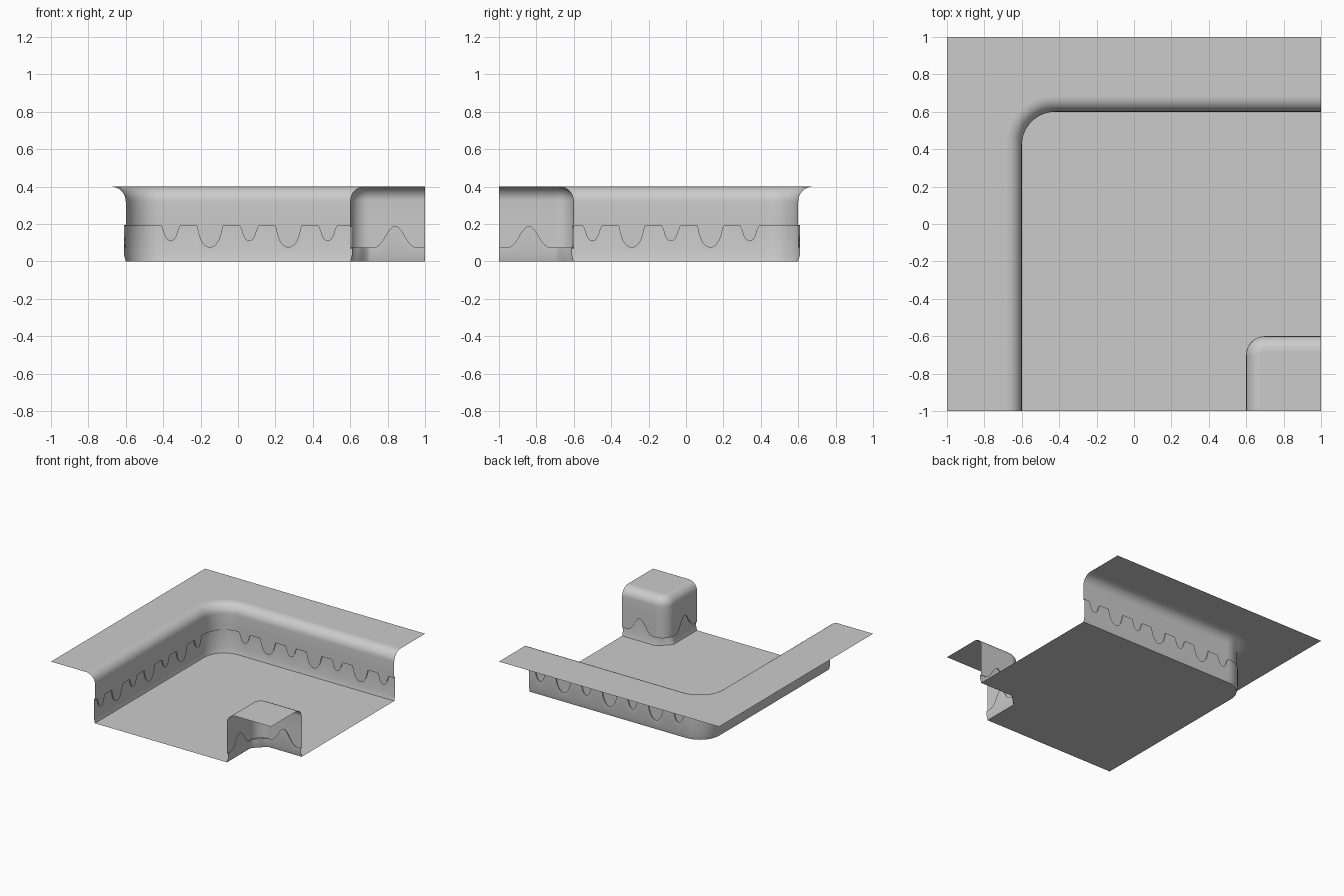
import bpy, bmesh
from math import sin, cos, pi, sqrt

if "Cube" in bpy.data.objects:
    bpy.data.objects.remove(bpy.data.objects["Cube"])


def make_object(name, verts, faces, face_up=False):
    me = bpy.data.meshes.new(name)
    me.from_pydata(verts, [], faces)
    ob = bpy.data.objects.new(name, me)
    bpy.context.collection.objects.link(ob)
    if face_up:
        bm = bmesh.new()
        bm.from_mesh(me)
        for f in bm.faces:
            f.normal_update()
            if f.normal.z < 0:
                f.normal_flip()
        bm.to_mesh(me)
        bm.free()
    bpy.ops.object.select_all(action='DESELECT')
    ob.select_set(True)
    bpy.context.view_layer.objects.active = ob
    bpy.ops.object.shade_smooth_by_angle(angle=0.7)
    return ob


def corner_path(cx, cy, r, step=0.01):
    """Plan line: up from y=-1, round the corner, then right to x=1.
    Each entry is (x, y, away_x, away_y, corner weight)."""
    pts = []
    n = round((cy - r + 1) / step)
    for i in range(n):
        pts.append((cx, -1 + i * (cy - r + 1) / n, -1, 0, 0))
    for i in range(17):
        a = pi - pi / 2 * i / 16
        pts.append((cx + r + r * cos(a), cy - r + r * sin(a), cos(a), sin(a), sin(pi * i / 16)))
    n = round((1 - cx - r) / step)
    for i in range(1, n + 1):
        pts.append((cx + r + i * (1 - cx - r) / n, cy, 0, 1, 0))
    return pts


def make_wall(name, path, side, drip, lip, corner_recess):
    """Recessed lower wall, overhanging drip edge, then a rounded lip."""
    verts, base, top = [], [], []
    for x, y, nx, ny, w in path:
        z = drip(x, y, w)
        rec = 0.01 + corner_recess * w
        root = corner_recess * w
        prof = [(root, 0), (rec, 0.04), (rec, z), (0, z - 0.006), (0, z + 0.012),
                (0, 0.23), (0, 0.4 - lip)]
        prof += [(lip * (1 - cos(a)), 0.4 - lip + lip * sin(a))
                 for a in [pi / 2 * k / 8 for k in range(1, 9)]]
        ring = [(x + nx * o * side, y + ny * o * side, h) for o, h in prof]
        base.append(ring[0])
        top.append(ring[-1])
        verts += ring
    m = len(prof)
    faces = []
    for i in range(len(path) - 1):
        for j in range(m - 1):
            f = [i * m + j, (i + 1) * m + j, (i + 1) * m + j + 1, i * m + j + 1]
            faces.append(f if side > 0 else f[::-1])
    make_object(name, verts, faces)
    return base, top


def wall_drip(x, y, w):
    # alternating small and large drips along both straight runs
    if w > 0.01:
        return 0.195
    s = x if y > 0.59 else -y + 0.0
    c0 = -0.36 if y > 0.59 else -0.34
    k = round((s - c0) / 0.21)
    if k < 0:
        return 0.195
    half, depth = (0.065, 0.115) if k % 2 else (0.042, 0.08)
    t = (s - c0 - k * 0.21) / half
    return 0.195 - depth * sqrt(1 - t * t) if abs(t) < 1 else 0.195


def block_drip(x, y, w):
    # broad drips parted by one narrow bell-shaped gap per face
    s = x if y > -0.605 else -y
    t = abs(s - 0.84) / 0.12
    return 0.075 + (0.115 * (0.5 + 0.5 * cos(pi * t)) ** 1.3 if t < 1 else 0)


# cliff walls and corner block walls
wall_base, wall_top = make_wall("cliff_wall", corner_path(-0.6, 0.6, 0.18), 1,
                                wall_drip, 0.08, 0)
block_base, block_top = make_wall("block_wall", corner_path(0.6, -0.6, 0.1, 0.008), -1,
                                  block_drip, 0.075, 0.025)


def make_sheet(name, outline):
    make_object(name, outline, [list(range(len(outline)))], True)


# flat sheets: floor, upper ledge and block top
make_sheet("floor", wall_base + block_base[::-1])
make_sheet("upper_ledge", wall_top + [(1, 1, 0.4), (-1, 1, 0.4), (-1, -1, 0.4)])
make_sheet("block_top", block_top + [(1, -1, 0.4)])
